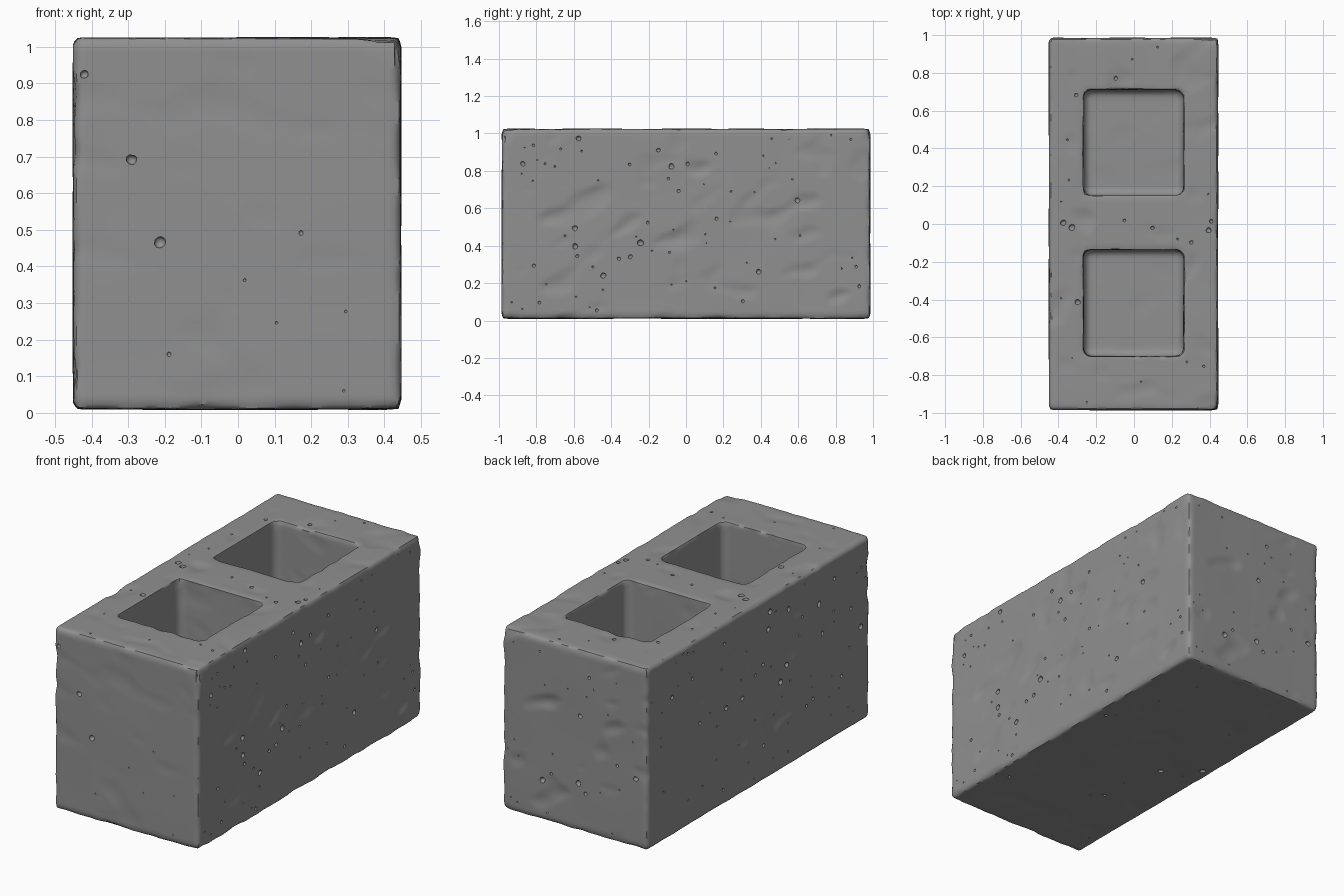
import bpy, bmesh, math, random
from mathutils import Vector, noise

random.seed(7)
default = bpy.data.objects.get("Cube")
if default:
    bpy.data.objects.remove(default)

# Overall extents: low and high corner of the block
LOW = Vector((-0.45, -0.985, 0.01))
HIGH = Vector((0.445, 0.985, 1.025))
POCKETS = [(0.15, 0.71), (-0.70, -0.135)]
POCKET_X = (-0.268, 0.262)
FLOOR = 0.10

concrete = bpy.data.materials.new("grey_concrete")
concrete.use_nodes = True
GREY = (0.28, 0.28, 0.28, 1)
concrete.diffuse_color = GREY
concrete.node_tree.nodes["Principled BSDF"].inputs["Base Color"].default_value = GREY


def make_object(name, bm):
    mesh = bpy.data.meshes.new(name)
    bm.to_mesh(mesh)
    bm.free()
    obj = bpy.data.objects.new(name, mesh)
    bpy.context.collection.objects.link(obj)
    return obj


def rounded_box(name, low, high, radius):
    bm = bmesh.new()
    bmesh.ops.create_cube(bm, size=1)
    for v in bm.verts:
        v.co = [low[i] + (v.co[i] + 0.5) * (high[i] - low[i]) for i in range(3)]
    bmesh.ops.bevel(bm, geom=bm.edges[:], offset=radius, segments=4,
                    profile=0.5, affect='EDGES')
    return make_object(name, bm)


def subtract(obj, cutter, solver):
    cutter.hide_render = True
    mod = obj.modifiers.new("cut", 'BOOLEAN')
    mod.operation = 'DIFFERENCE'
    mod.solver = solver
    mod.object = cutter


def bake(obj, helpers):
    bpy.context.view_layer.update()
    graph = bpy.context.evaluated_depsgraph_get()
    mesh = bpy.data.meshes.new_from_object(obj.evaluated_get(graph))
    obj.modifiers.clear()
    obj.data = mesh
    for helper in helpers:
        bpy.data.objects.remove(helper)
    bpy.context.view_layer.update()


# Block with two blind square pockets, remeshed to an even dense surface
block = rounded_box("concrete_block", LOW, HIGH, 0.02)
cutters = []
for y0, y1 in POCKETS:
    cutter = rounded_box("pocket_cutter", (POCKET_X[0], y0, FLOOR),
                         (POCKET_X[1], y1, 1.4), 0.04)
    subtract(block, cutter, 'EXACT')
    cutters.append(cutter)
remesh = block.modifiers.new("even_surface", 'REMESH')
remesh.mode = 'VOXEL'
remesh.voxel_size = 0.015
bake(block, cutters)

# Cast surface: gentle waves, shallow smeared dents and crumbled edges
normals = [v.normal.copy() for v in block.data.vertices]
for v, n in zip(block.data.vertices, normals):
    p = v.co.copy()
    inside = (POCKET_X[0] - 0.01 < p.x < POCKET_X[1] + 0.01 and p.z < 0.99
              and any(a - 0.01 < p.y < b + 0.01 for a, b in POCKETS))
    calm = 0.3 if n.y < -0.8 or n.z < -0.8 or inside else 1.0
    slanted = Vector((p.x * 6 + p.z * 3, p.y * 6 - p.z * 3, p.z * 8))
    dent = max(0.0, noise.noise(slanted) - 0.22)
    edge = 0.0 if inside else max(0.0, 0.9 - max(abs(c) for c in n)) * 4
    offset = (0.003 * noise.noise(p * 3) - 0.022 * calm * dent
              + 0.009 * min(edge, 1.0) * noise.noise(p * 13))
    v.co = p + n * offset

# Air-bubble pits scattered over each outer face: axis, side, count
FACES = [(0, 0, 80), (0, 1, 80), (1, 0, 9), (1, 1, 28), (2, 0, 14), (2, 1, 55)]
bm = bmesh.new()
placed = []
for axis, side, count in FACES:
    for _ in range(count):
        p = Vector([random.uniform(LOW[i] + 0.03, HIGH[i] - 0.03) for i in range(3)])
        p[axis] = (LOW, HIGH)[side][axis]
        over_pocket = (axis == 2 and side == 1
                       and POCKET_X[0] - 0.03 < p.x < POCKET_X[1] + 0.03
                       and any(a - 0.03 < p.y < b + 0.03 for a, b in POCKETS))
        if over_pocket or any((p - q).length < 0.04 for q in placed):
            continue
        placed.append(p)
        hit, spot, normal, index = block.closest_point_on_mesh(p)
        radius = 0.004 + 0.013 * random.random() ** 3
        pit = bmesh.ops.create_icosphere(bm, subdivisions=2, radius=radius)
        for v in pit["verts"]:
            v.co = spot + v.co * (1 + 0.3 * noise.noise(v.co * 60 + p * 9))
pits = make_object("pit_cutter", bm)
subtract(block, pits, 'MANIFOLD')
bake(block, [pits])

# One concrete colour and smooth shading that keeps sharp rims
block.data.materials.clear()
block.data.materials.append(concrete)
for face in block.data.polygons:
    face.material_index = 0
bpy.ops.object.select_all(action='DESELECT')
block.select_set(True)
bpy.context.view_layer.objects.active = block
bpy.ops.object.shade_smooth_by_angle(angle=math.radians(42))
